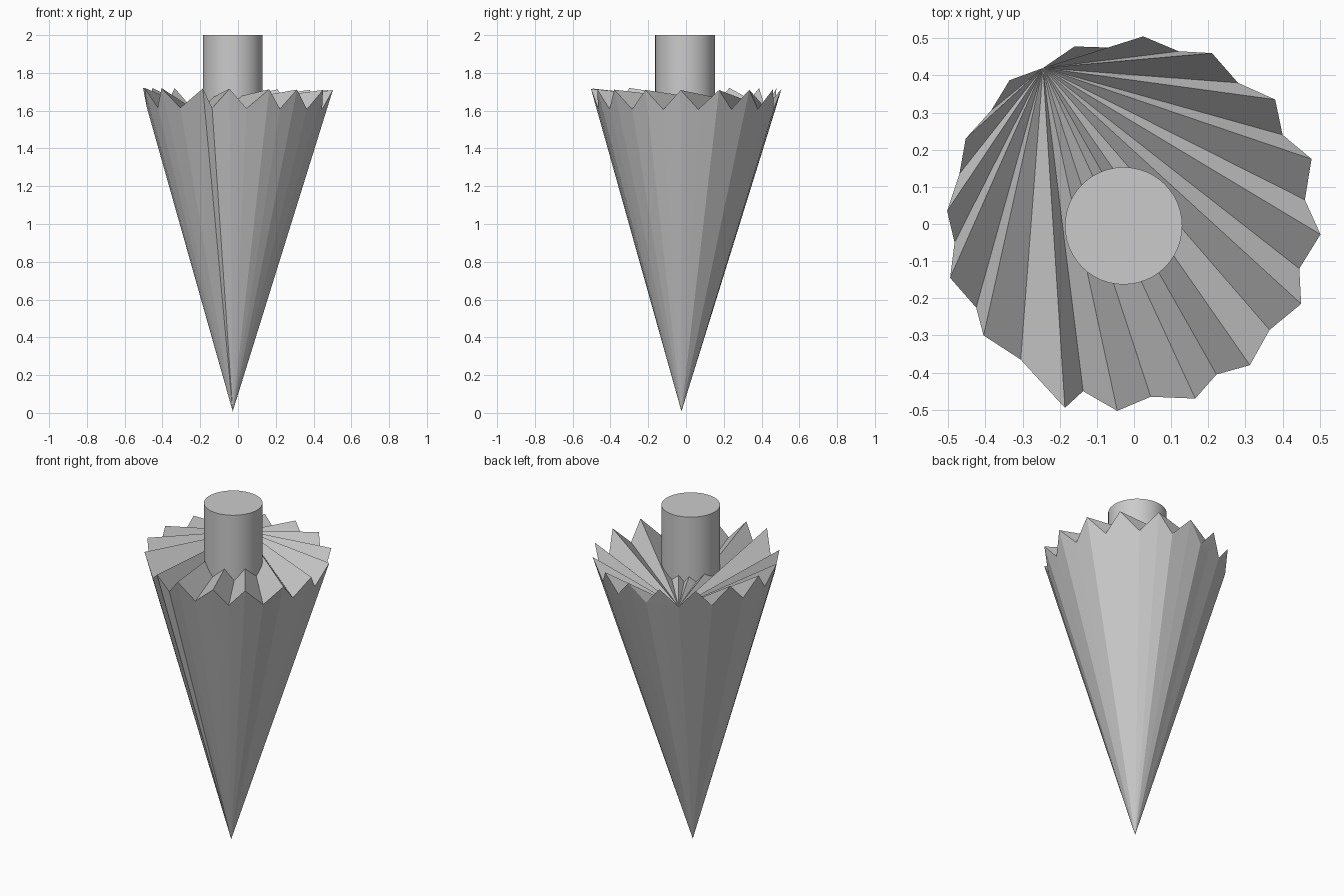
import bpy, bmesh
from math import radians

if "Cube" in bpy.data.objects:
    bpy.data.objects.remove(bpy.data.objects["Cube"])

# Hand-cut rim outline seen from above, alternating tooth peak and valley
RIM = [(.025, .505), (.12, .465), (.21, .46), (.28, .38), (.38, .335), (.40, .24),
       (.478, .175), (.46, .065), (.502, -.028), (.445, -.12), (.45, -.215), (.365, -.285),
       (.312, -.38), (.222, -.405), (.165, -.47), (.045, -.465), (-.045, -.503), (-.137, -.45),
       (-.186, -.495), (-.305, -.365), (-.405, -.3), (-.425, -.225), (-.495, -.145),
       (-.483, -.05), (-.503, .035), (-.47, .135), (-.453, .23), (-.385, .305),
       (-.335, .387), (-.245, .42), (-.16, .478), (-.07, .475)]
PEAK, VALLEY, FAN = 1.715, 1.612, 29
TIP = (-.028, -.024, .008)

# Jagged cone: flat walls to the tip, pleated cap fanned from one back valley
bm = bmesh.new()
tip = bm.verts.new(TIP)
rim = [bm.verts.new((x, y, (VALLEY if i % 2 else PEAK) - .012 * x))
       for i, (x, y) in enumerate(RIM)]
n = len(rim)
for i in range(n):
    bm.faces.new((tip, rim[i], rim[(i + 1) % n]))
for k in range(1, n - 1):
    bm.faces.new((rim[FAN], rim[(FAN + k + 1) % n], rim[(FAN + k) % n]))
bmesh.ops.recalc_face_normals(bm, faces=bm.faces)
mesh = bpy.data.meshes.new("jagged_cone")
bm.to_mesh(mesh)
bm.free()
cone = bpy.data.objects.new("jagged_cone", mesh)
bpy.context.collection.objects.link(cone)

# Round stem standing in the cap
BOTTOM, TOP = 1.55, 2.0
bpy.ops.mesh.primitive_cylinder_add(vertices=48, radius=.158, depth=TOP - BOTTOM,
                                    location=(-.028, -.005, (TOP + BOTTOM) / 2))
stem = bpy.context.object
stem.name = "stem"
bpy.ops.object.shade_smooth_by_angle(angle=radians(30))
